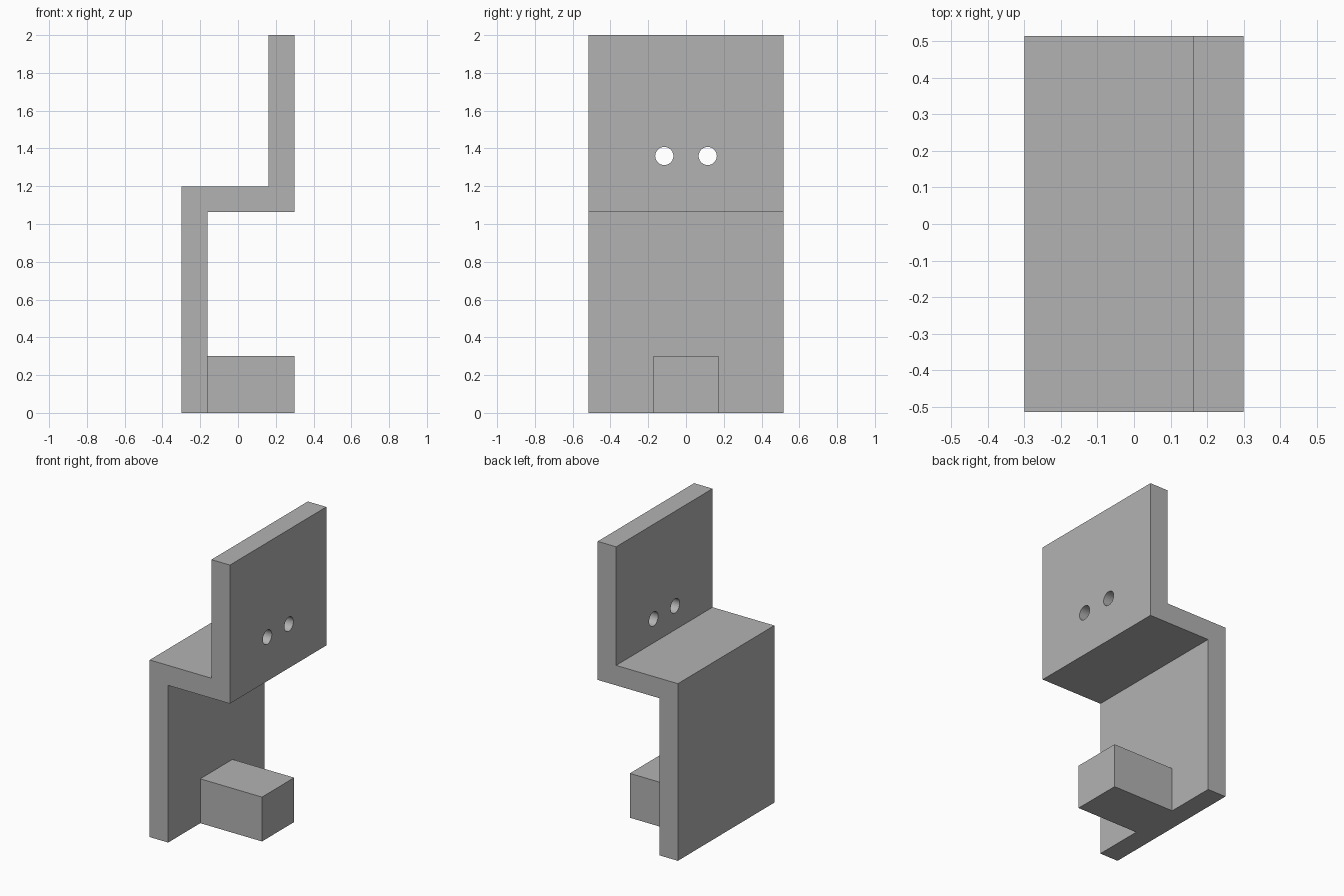
import bpy, bmesh, math

cube = bpy.data.objects.get("Cube")
if cube:
    bpy.data.objects.remove(cube, do_unlink=True)

# Single grey material
grey = bpy.data.materials.new("plain_grey")
grey.use_nodes = True
colour = (0.45, 0.45, 0.45, 1)
grey.diffuse_color = colour
grey.node_tree.nodes["Principled BSDF"].inputs["Base Color"].default_value = colour

HALF_WIDTH = 0.515
HALF_DEPTH = 0.3
INNER = 0.162        # inner faces of both upright plates
SHELF_LOW, SHELF_TOP, TOP = 1.063, 1.198, 2.0


def extrude_profile(name, profile, half_width):
    """Extrude an x-z outline along y, centred on y = 0."""
    bm = bmesh.new()
    face = bm.faces.new([bm.verts.new((x, -half_width, z)) for x, z in profile])
    ext = bmesh.ops.extrude_face_region(bm, geom=[face])
    moved = [v for v in ext["geom"] if isinstance(v, bmesh.types.BMVert)]
    bmesh.ops.translate(bm, verts=moved, vec=(0, 2 * half_width, 0))
    bmesh.ops.recalc_face_normals(bm, faces=bm.faces)
    mesh = bpy.data.meshes.new(name)
    bm.to_mesh(mesh)
    bm.free()
    mesh.materials.append(grey)
    obj = bpy.data.objects.new(name, mesh)
    bpy.context.collection.objects.link(obj)
    return obj


# Stepped bracket: lower plate, shelf and upper plate in one profile
bracket = extrude_profile("stepped_bracket", [
    (-HALF_DEPTH, 0), (-INNER, 0), (-INNER, SHELF_LOW), (HALF_DEPTH, SHELF_LOW),
    (HALF_DEPTH, TOP), (INNER, TOP), (INNER, SHELF_TOP), (-HALF_DEPTH, SHELF_TOP),
], HALF_WIDTH)

# Two screw holes through the upper plate
for side in (-1, 1):
    bpy.ops.mesh.primitive_cylinder_add(
        vertices=48, radius=0.048, depth=0.4,
        location=((INNER + HALF_DEPTH) / 2, side * 0.115, 1.36),
        rotation=(0, math.pi / 2, 0))
    cutter = bpy.context.object
    cutter.name = "hole_cutter"
    cutter.hide_render = True
    cutter.data.materials.append(grey)
    bpy.context.view_layer.objects.active = bracket
    cut = bracket.modifiers.new("screw_hole", 'BOOLEAN')
    cut.operation = 'DIFFERENCE'
    cut.solver = 'EXACT'
    cut.object = cutter
    bpy.ops.object.modifier_apply(modifier=cut.name)
    bpy.data.objects.remove(cutter, do_unlink=True)

# Stop block at the foot of the lower plate
block = extrude_profile("foot_block", [
    (-INNER, 0), (HALF_DEPTH, 0), (HALF_DEPTH, 0.3), (-INNER, 0.3)], 0.172)

# Smooth hole walls, sharp corners
bpy.ops.object.select_all(action='DESELECT')
bracket.select_set(True)
bpy.context.view_layer.objects.active = bracket
bpy.ops.object.shade_smooth_by_angle(angle=math.radians(30))
